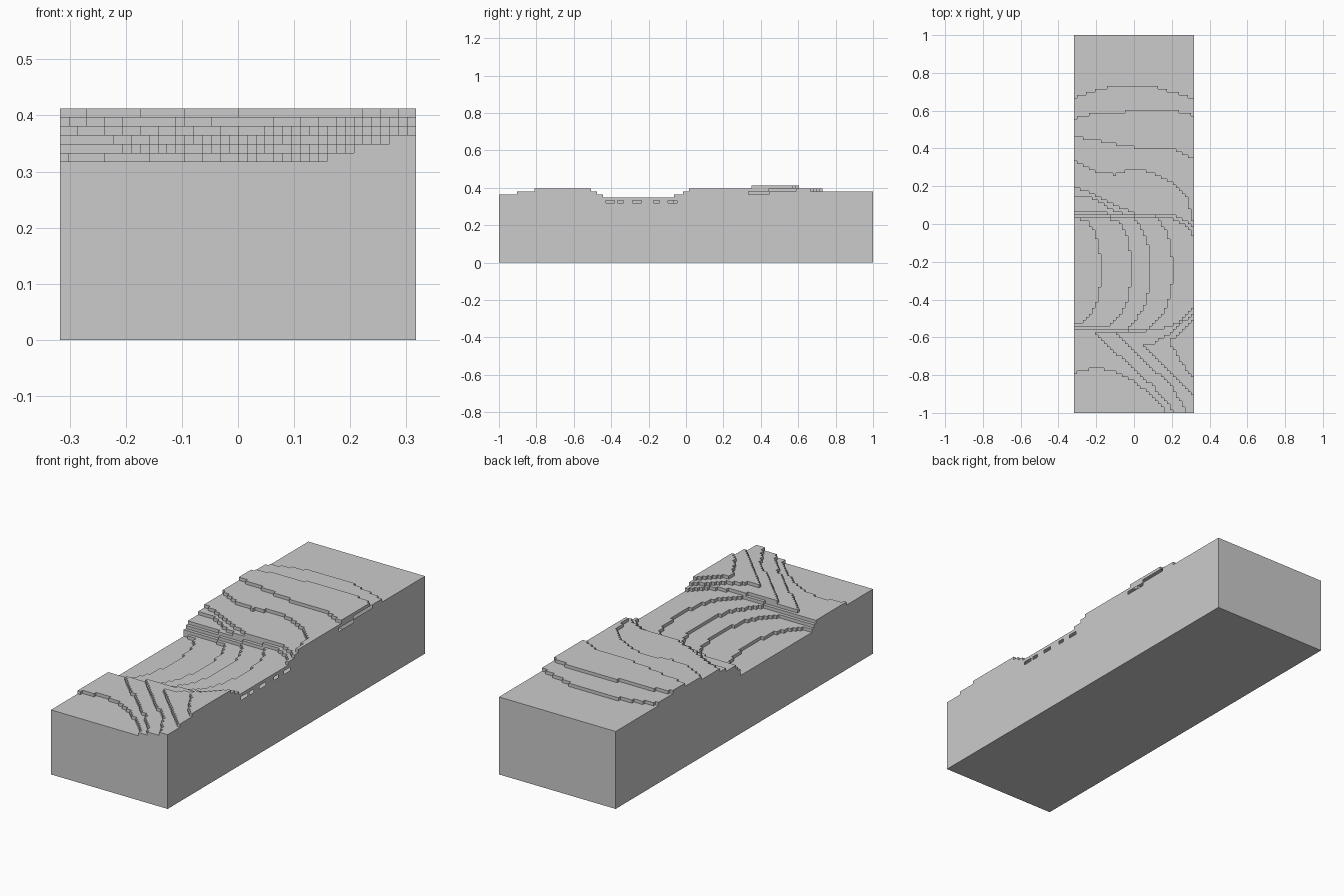
import bpy
import bmesh

cube = bpy.data.objects.get("Cube")
if cube:
    bpy.data.objects.remove(cube)

COLS, ROWS = 40, 126
CELL = 2 / ROWS

# Contour lines: y (in hundredths) of each terrace edge at these x knots
KNOTS = [-32, -20, -10, 0, 10, 20, 28, 32]


def line_at(line, x):
    """Interpolate a contour line at x."""
    for i in range(len(KNOTS) - 1):
        if x <= KNOTS[i + 1]:
            t = (x - KNOTS[i]) / (KNOTS[i + 1] - KNOTS[i])
            return line[i] + t * (line[i + 1] - line[i])
    return line[-1]


def shifted(line, offset):
    return [v + offset for v in line]


def count_below(lines, x, y):
    """How many contour lines lie south of the point."""
    return sum(y > line_at(line, x) for line in lines)


# Northern hill: far slope, then near slope ending in a steep bank
hill_far = [
    [67, 71, 73, 73, 73, 70, 68, 66],
    [56, 59, 59, 60, 60, 60, 59, 56],
]
bank_top = [7, 6.5, 5, 4, 3, 0, -5, -10]
hill_near = [
    [46, 44, 42, 40.5, 40, 40, 36, 35],
    [34, 27, 26, 29, 27, 22, 14, -2],
    [20, 15, 10, 5.5, 5, 5, 1, -3],
    [15, 13, 6, 4.5, 4, 3, -1, -8],
] + [shifted(bank_top, -d) for d in (0, 1.5, 3, 4.5)]

# Southern ridge: diagonal climb, then the drop to the basin
ridge_climb = [
    [-79, -76, -78, -83, -92, -103, -110, -110],
    [-45, -59, -68, -77, -86, -98, -110, -110],
    [-40, -45, -57, -67, -77, -86, -100, -110],
    [-40, -40, -45, -60, -70, -80, -88, -91],
    [-40, -40, -40, -40, -50, -65, -78, -83],
]
bank_south = [-56, -56, -55, -55, -54, -53, -47, -43]
ridge_drop = [
    [-64, -64, -64, -64, -64, -61, -54, -49],
    [-65, -65, -65, -65, -63, -57, -50, -46],
    [-58, -58, -58, -57, -56, -54, -48, -44],
    [-58, -57.5, -57, -56, -55, -53, -47, -43],
] + [shifted(bank_south, d) for d in (0, 2, 4)]

# Sunken basin: curved shelves rising towards +x
shelf_edges = [-18, -2, 8, 20]


def height(i, j):
    """Terrain height in cells at a column and row."""
    x = (i + 0.5 - COLS / 2) * CELL * 100
    y = (j + 0.5 - ROWS / 2) * CELL * 100
    north = 26 - count_below(hill_far, x, y) - len(hill_near) + count_below(hill_near, x, y)
    south = min(20 + count_below(ridge_climb, x, y), 25 - count_below(ridge_drop, x, y))
    bend = 8 * abs((y + 24) / 27) ** 3
    basin = 18 + sum(x > edge - bend for edge in shelf_edges)
    if y > 7:
        return north
    if y < -57:
        return south
    return max(north, south, basin)


# Narrow slots in the +x wall: (level, y start, y end)
slots = [(20, -43, -38), (20, -37, -34), (20, -28, -24), (20, -18, -14),
         (20, -10, -5), (23, 33, 45), (24, 45, 58)]


def slot_level(j):
    y = (j + 0.5 - ROWS / 2) * CELL * 100
    for level, start, end in slots:
        if start < y < end:
            return level
    return None


grid = [[height(i, j) for j in range(ROWS)] for i in range(COLS)]
bm = bmesh.new()


def quad(*points):
    bm.faces.new([bm.verts.new(((i - COLS / 2) * CELL, (j - ROWS / 2) * CELL, k * CELL))
                  for i, j, k in points])


def wall(a, b, low, high):
    """Vertical face between two grid corners."""
    if high > low:
        quad((*a, low), (*b, low), (*b, high), (*a, high))


# Terrace tops, risers and outer walls
for i in range(COLS):
    for j in range(ROWS):
        h = grid[i][j]
        corners = [(i, j), (i + 1, j), (i + 1, j + 1), (i, j + 1)]
        quad(*[(*c, h) for c in corners])
        for side, (di, dj) in enumerate([(0, -1), (1, 0), (0, 1), (-1, 0)]):
            a, b = corners[side], corners[(side + 1) % 4]
            ni, nj = i + di, j + dj
            inside = 0 <= ni < COLS and 0 <= nj < ROWS
            low = grid[ni][nj] if inside else 0
            gap = slot_level(j) if ni == COLS else None
            if gap is not None and gap < h:
                wall(a, b, low, gap)
                wall(a, b, gap + 1, h)
            else:
                wall(a, b, low, h)

# Flat underside
quad((0, 0, 0), (0, ROWS, 0), (COLS, ROWS, 0), (COLS, 0, 0))

bmesh.ops.remove_doubles(bm, verts=bm.verts, dist=CELL / 100)
mesh = bpy.data.meshes.new("terraced_terrain")
bm.to_mesh(mesh)
bm.free()
terrain = bpy.data.objects.new("terraced_terrain", mesh)
bpy.context.collection.objects.link(terrain)
